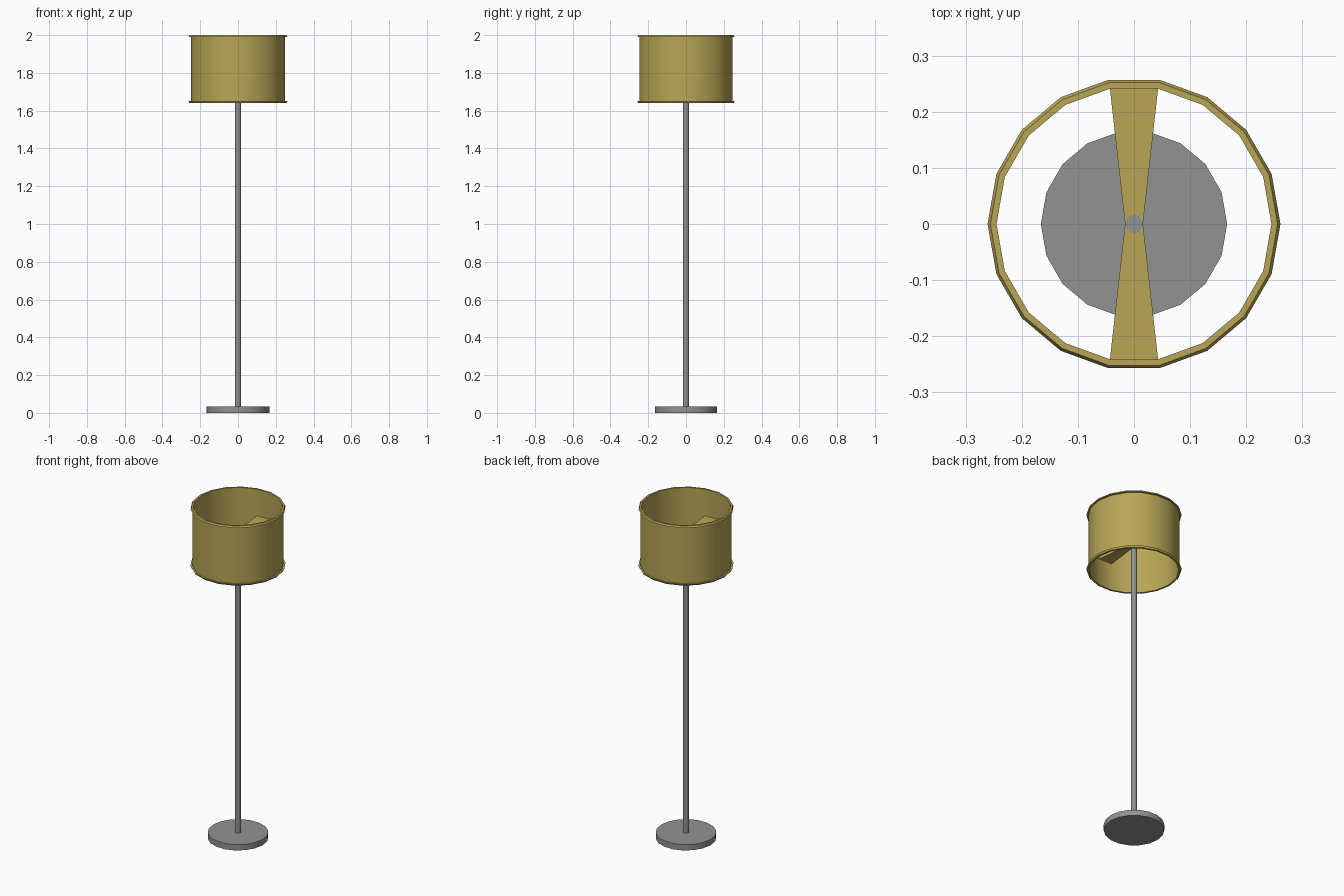
import bpy
import bmesh
from math import cos, sin, pi, radians

SIDES = 18

cube = bpy.data.objects.get("Cube")
if cube:
    bpy.data.objects.remove(cube, do_unlink=True)


def make_material(name, rgb):
    mat = bpy.data.materials.new(name)
    mat.use_nodes = True
    color = (*rgb, 1.0)
    mat.diffuse_color = color
    mat.node_tree.nodes["Principled BSDF"].inputs["Base Color"].default_value = color
    return mat


def finish(name, bm, mat):
    bmesh.ops.recalc_face_normals(bm, faces=bm.faces)
    mesh = bpy.data.meshes.new(name)
    bm.to_mesh(mesh)
    bm.free()
    mesh.materials.append(mat)
    obj = bpy.data.objects.new(name, mesh)
    bpy.context.collection.objects.link(obj)
    bpy.ops.object.select_all(action="DESELECT")
    obj.select_set(True)
    bpy.context.view_layer.objects.active = obj
    bpy.ops.object.shade_smooth_by_angle(angle=radians(30))
    return obj


def ring(name, profile, mat):
    """Sweep a closed (radius, z) profile around the z axis."""
    bm = bmesh.new()
    loops = []
    for i in range(SIDES):
        a = 2 * pi * i / SIDES
        loops.append([bm.verts.new((r * cos(a), r * sin(a), z)) for r, z in profile])
    n = len(profile)
    for i in range(SIDES):
        here, there = loops[i], loops[(i + 1) % SIDES]
        for j in range(n):
            k = (j + 1) % n
            bm.faces.new((here[j], there[j], there[k], here[k]))
    return finish(name, bm, mat)


def prism(name, outline, z0, z1, mat):
    """Extrude a flat (x, y) outline from z0 up to z1."""
    bm = bmesh.new()
    face = bm.faces.new([bm.verts.new((x, y, z0)) for x, y in outline])
    grown = bmesh.ops.extrude_face_region(bm, geom=[face])["geom"]
    top = [v for v in grown if isinstance(v, bmesh.types.BMVert)]
    bmesh.ops.translate(bm, verts=top, vec=(0, 0, z1 - z0))
    return finish(name, bm, mat)


def circle(radius):
    return [(radius * cos(2 * pi * i / SIDES), radius * sin(2 * pi * i / SIDES))
            for i in range(SIDES)]


gold = make_material("shade_gold", (0.48, 0.38, 0.092))
grey = make_material("metal_grey", (0.29, 0.29, 0.29))

# Stand
prism("base", circle(0.166), 0, 0.035, grey)
prism("pole", circle(0.016), 0.035, 1.842, grey)

# Shade wall with a projecting lip at each end
ring("shade_wall", [(0.245, 1.65), (0.25, 1.65), (0.25, 1.99), (0.245, 1.99)], gold)
ring("top_rim", [(0.245, 1.99), (0.261, 1.99), (0.256, 2.0), (0.245, 2.0)], gold)
ring("bottom_rim", [(0.245, 1.64), (0.256, 1.64), (0.261, 1.65), (0.245, 1.65)], gold)

# Tapered brackets joining the pole to the shade
for side, name in ((-1, "front_bracket"), (1, "back_bracket")):
    prism(name, [(-0.016, 0), (0.016, 0), (0.043, side * 0.242), (-0.043, side * 0.242)],
          1.805, 1.84, gold)
